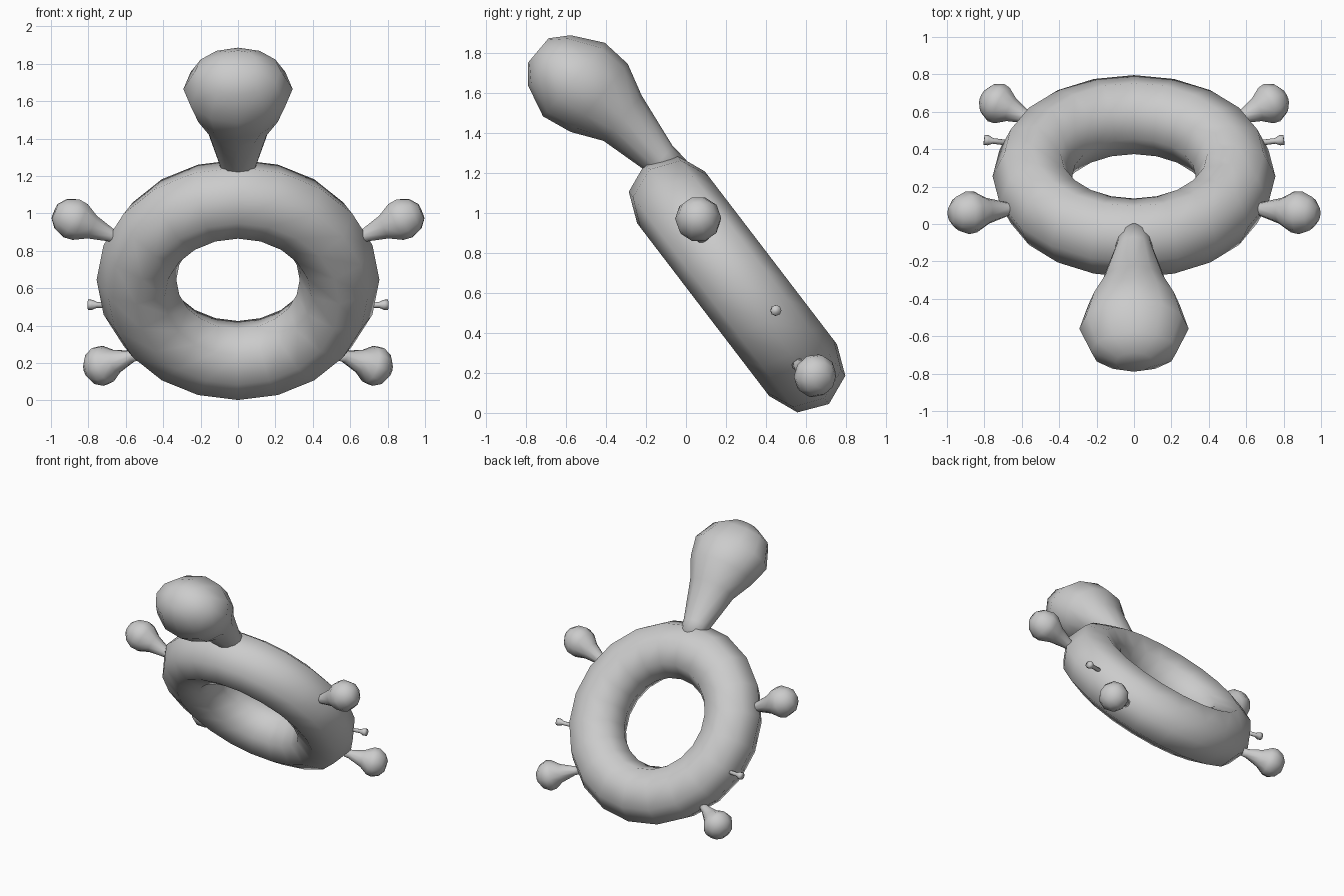
import bpy, bmesh, math
from mathutils import Vector, Matrix

if "Cube" in bpy.data.objects:
    bpy.data.objects.remove(bpy.data.objects["Cube"])


def loft(name, origin, axis, rings, sides=10, mirror=False):
    """Skin elliptical rings (t along axis, offset, x radius, other radius)."""
    axis = Vector(axis).normalized()
    side = Vector((1, 0, 0)) if abs(axis.x) < 0.5 else Vector((0, 1, 0))
    side = (side - axis * side.dot(axis)).normalized()
    up = side.cross(axis).normalized()
    if up.z < 0:
        up = -up
    bm = bmesh.new()
    loops = []
    for t, off, ra, rb in rings:
        c = Vector(origin) + axis * t + up * off
        loop = []
        for i in range(sides):
            a = 2 * math.pi * i / sides
            loop.append(bm.verts.new(c + side * (ra * math.cos(a)) + up * (rb * math.sin(a))))
        loops.append(loop)
    for a, b in zip(loops, loops[1:]):
        for i in range(sides):
            j = (i + 1) % sides
            bm.faces.new((a[i], a[j], b[j], b[i]))
    bm.faces.new(loops[0])
    bm.faces.new(loops[-1])
    bmesh.ops.recalc_face_normals(bm, faces=bm.faces)
    for f in bm.faces:
        f.smooth = True
    mesh = bpy.data.meshes.new(name)
    bm.to_mesh(mesh)
    bm.free()
    ob = bpy.data.objects.new(name, mesh)
    bpy.context.collection.objects.link(ob)
    if mirror:
        ob.modifiers.new("mirror", 'MIRROR')
    return ob


def limb(name, root, tip, r):
    """Teardrop limb from the ring outwards, mirrored to the other side."""
    root, tip = Vector(root), Vector(tip)
    length = (tip - root).length
    profile = [(-0.12, 0.28), (0, 0.3), (0.36, 0.6), (0.57, 0.95),
               (0.71, 1.0), (0.89, 0.78), (1, 0.38)]
    rings = [(f * length, 0, k * r, k * r) for f, k in profile]
    loft(name, root, tip - root, rings, 10, True)


# Tilted ring body
bpy.ops.mesh.primitive_torus_add(major_segments=20, minor_segments=8,
                                 major_radius=0.543, minor_radius=0.213)
body = bpy.context.object
body.name = "ring_body"
tilt = math.atan2(-0.794, 0.607)
body.data.transform(Matrix.Translation((0, 0.255, 0.645)) @ Matrix.Rotation(tilt, 4, 'X'))
body.data.polygons.foreach_set("use_smooth", [True] * len(body.data.polygons))

# Neck and head, leaning forward
loft("head", (0, -0.125, 1.265), (0, -0.765, 0.644), [
    (-0.10, 0, 0.085, 0.08), (0, 0, 0.10, 0.09), (0.28, 0.035, 0.175, 0.148),
    (0.435, 0.037, 0.245, 0.222), (0.59, 0.026, 0.292, 0.24),
    (0.745, 0.02, 0.23, 0.165), (0.82, 0.022, 0.10, 0.08)], 12)

# Front and rear limbs
limb("front_limbs", (0.67, 0.08, 0.88), (0.98, 0.052, 1.012), 0.115)
limb("rear_limbs", (0.57, 0.57, 0.235), (0.808, 0.682, 0.161), 0.11)

# Small flared pegs
loft("side_pegs", (0.66, 0.432, 0.508), (0.14, 0.018, 0.004), [
    (0, 0, 0.015, 0.015), (0.095, 0, 0.015, 0.015),
    (0.12, 0, 0.027, 0.027), (0.143, 0, 0.027, 0.027)], 8, True)
